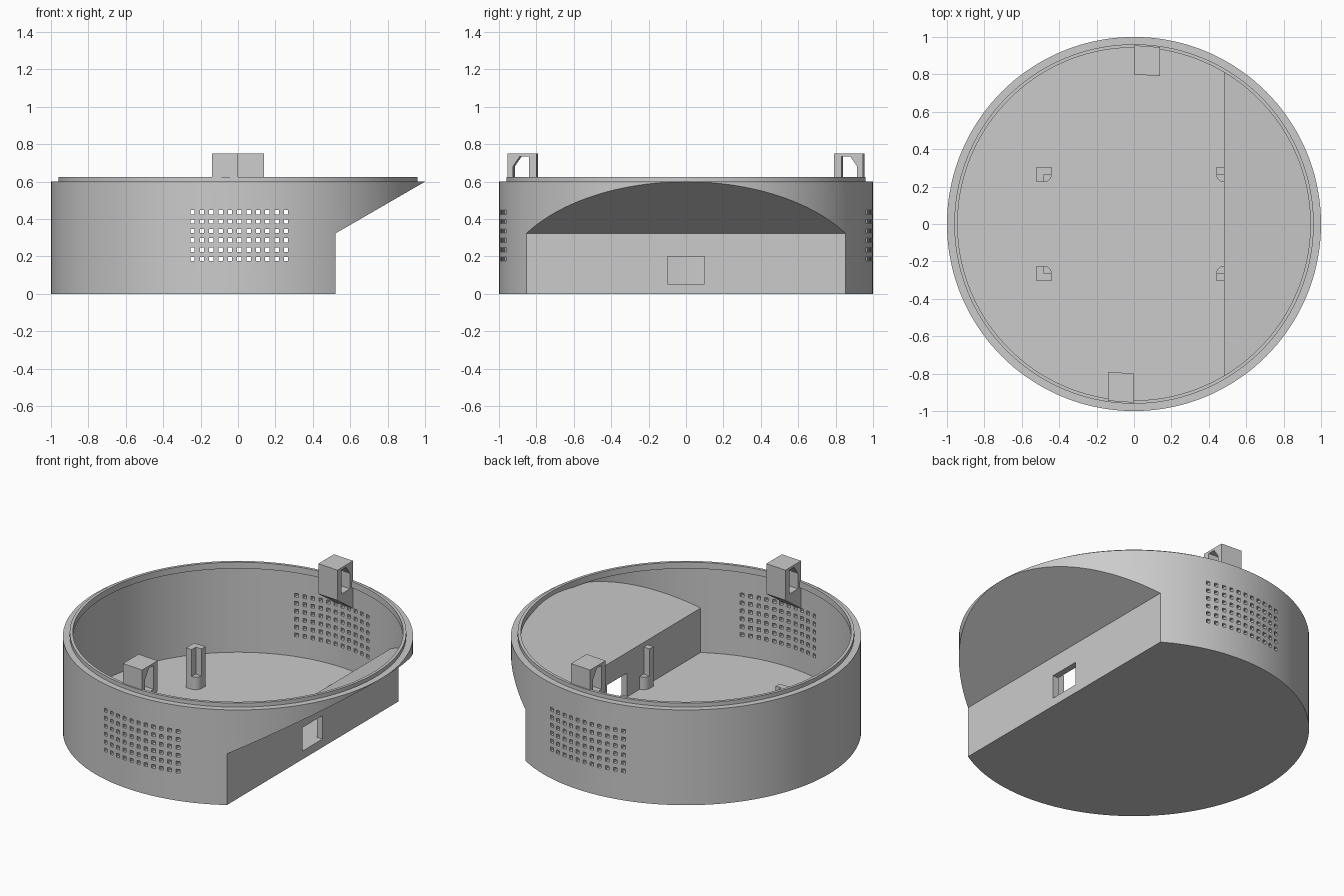
import bpy, bmesh, math
from mathutils import Matrix, Vector

cube = bpy.data.objects.get("Cube")
if cube:
    bpy.data.objects.remove(cube, do_unlink=True)

grey = bpy.data.materials.new("plain grey")
grey.use_nodes = True
GREY = (0.6, 0.6, 0.6, 1)
grey.diffuse_color = GREY
grey.node_tree.nodes["Principled BSDF"].inputs["Base Color"].default_value = GREY

SLOPE = math.tan(math.radians(30))


def make(name, bm):
    bmesh.ops.recalc_face_normals(bm, faces=bm.faces)
    mesh = bpy.data.meshes.new(name)
    bm.to_mesh(mesh)
    bm.free()
    mesh.materials.append(grey)
    ob = bpy.data.objects.new(name, mesh)
    bpy.context.collection.objects.link(ob)
    return ob


def prism(name, points, offset):
    """Extrude a closed 3D outline along an offset."""
    bm = bmesh.new()
    face = bm.faces.new([bm.verts.new(p) for p in points])
    new = bmesh.ops.extrude_face_region(bm, geom=[face], use_keep_orig=True)["geom"]
    bmesh.ops.translate(bm, vec=Vector(offset),
                        verts=[v for v in new if isinstance(v, bmesh.types.BMVert)])
    return make(name, bm)


def add_box(bm, lo, hi):
    mid = [(a + b) / 2 for a, b in zip(lo, hi)]
    size = [b - a for a, b in zip(lo, hi)]
    bmesh.ops.create_cube(bm, size=1, matrix=Matrix.Translation(mid) @ Matrix.Diagonal((*size, 1)))


def box(name, lo, hi):
    bm = bmesh.new()
    add_box(bm, lo, hi)
    return make(name, bm)


def drum(name, radius, z0, z1):
    bm = bmesh.new()
    bmesh.ops.create_cone(bm, cap_ends=True, segments=144, radius1=radius, radius2=radius,
                          depth=z1 - z0, matrix=Matrix.Translation((0, 0, (z0 + z1) / 2)))
    return make(name, bm)


def cut(ob, cutter, keep=False):
    mod = ob.modifiers.new("cut", 'BOOLEAN')
    mod.operation, mod.solver, mod.object = 'DIFFERENCE', 'EXACT', cutter
    bpy.context.view_layer.objects.active = ob
    bpy.ops.object.modifier_apply(modifier=mod.name)
    if not keep:
        bpy.data.objects.remove(cutter, do_unlink=True)


def smooth(ob):
    bpy.ops.object.select_all(action='DESELECT')
    ob.select_set(True)
    bpy.context.view_layer.objects.active = ob
    bpy.ops.object.shade_smooth_by_angle(angle=math.radians(25))


def undercut(name, x, z):
    """Wedge removed below the sloping overhang."""
    end = 1.2
    outline = [(x, -0.2), (end, -0.2), (end, z + (end - x) * SLOPE), (x, z)]
    return prism(name, [(px, -1.2, pz) for px, pz in outline], (0, 2.4, 0))


# Round shell with a flat side, sloping overhang and matching cavity
shell = drum("case_shell", 1, 0, 0.6)
cut(shell, undercut("outer_wedge", 0.52, 0.322))
cavity = drum("cavity", 0.96, 0.05, 0.8)
cut(cavity, undercut("inner_wedge", 0.48, 0.33))
cut(shell, cavity)

# Port in the flat side
cut(shell, box("port_cutter", (0.4, -0.1, 0.052), (0.6, 0.1, 0.2)))

# Vent grid through front and back
bm = bmesh.new()
h = 0.0115
for i in range(11):
    for j in range(6):
        x, z = -0.243 + 0.05 * i, 0.186 + 0.05 * j
        add_box(bm, (x - h, -1.2, z - h), (x + h, 1.2, z + h))
cut(shell, make("vent_cutter", bm))
smooth(shell)

# Thin locating lip inside the rim
lip = drum("rim_lip", 0.961, 0.585, 0.625)
cut(lip, drum("lip_bore", 0.943, 0.5, 0.7))
smooth(lip)

# Pair of hollow clips, each with a sloped foot running into the wall
FOOT = [(0.8, 0.75), (0.955, 0.75), (0.955, 0.45), (0.8, 0.56)]
HOLE = [(0.84, 0.735), (0.888, 0.735), (0.925, 0.68), (0.925, 0.585), (0.84, 0.585)]
for name, turn in (("back_clip", 0), ("front_clip", math.pi)):
    clip = prism(name, [(0, y, z) for y, z in FOOT], (0.14, 0, 0))
    cut(clip, prism("clip_hole", [(-0.1, y, z) for y, z in HOLE], (0.4, 0, 0)))
    for v in clip.data.vertices:
        v.co.y -= 0.07 * v.co.x
    clip.data.transform(Matrix.Rotation(turn, 4, 'Z'))

# Four corner posts: notched toward the centre above a rounded ledge
R, FLOOR, LEDGE, TOP = 0.04, 0.045, 0.13, 0.3
for sx, side in ((-1, "right"), (1, "left")):
    for sy, end in ((-1, "front"), (1, "back")):
        cx, cy = 0.48 * sx, 0.265 * sy
        arc = [(R * math.cos(a), R * math.sin(a))
               for a in (math.pi / 2 * k / 8 for k in range(9))]
        base = [(-R, -R), (R, -R)] + arc + [(-R, R)]
        upper = [(-R, -R), (R, -R), (R, 0), (0, 0), (0, R), (-R, R)]
        for part, outline, z0, z1 in (("base", base, FLOOR, LEDGE), ("upright", upper, LEDGE, TOP)):
            smooth(prism(f"{end}_{side}_post_{part}",
                         [(cx - sx * x, cy - sy * y, z0) for x, y in outline],
                         (0, 0, z1 - z0)))
